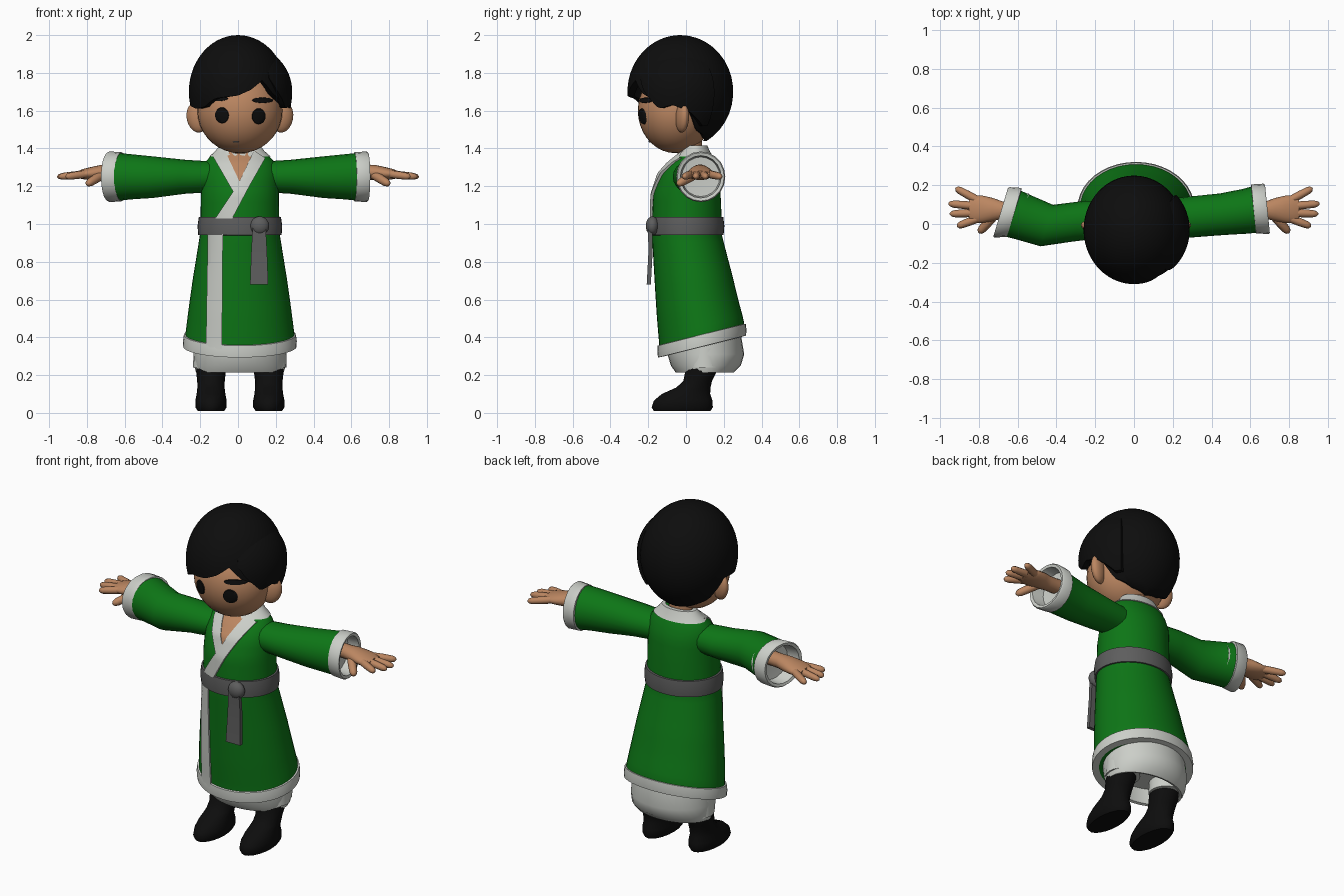
import bpy, bmesh, math
from mathutils import Vector as V

old = bpy.data.objects.get("Cube")
if old:
    bpy.data.objects.remove(old)


def colour(name, r, g, b):
    m = bpy.data.materials.new(name)
    m.use_nodes = True
    m.diffuse_color = (r, g, b, 1)
    bsdf = m.node_tree.nodes["Principled BSDF"]
    bsdf.inputs["Base Color"].default_value = (r, g, b, 1)
    bsdf.inputs["Roughness"].default_value = 0.9
    return m


GREEN = colour("robe green", 0.004, 0.18, 0.008)
WHITE = colour("trim white", 0.6, 0.62, 0.58)
SKIN = colour("skin", 0.5, 0.24, 0.12)
BLACK = colour("black", 0.004, 0.004, 0.004)
GREY = colour("belt grey", 0.11, 0.11, 0.11)


def finish(name, bm, mat):
    bmesh.ops.remove_doubles(bm, verts=bm.verts, dist=0.0002)
    bmesh.ops.recalc_face_normals(bm, faces=bm.faces)
    me = bpy.data.meshes.new(name)
    bm.to_mesh(me)
    bm.free()
    me.materials.append(mat)
    ob = bpy.data.objects.new(name, me)
    bpy.context.collection.objects.link(ob)
    bpy.ops.object.select_all(action='DESELECT')
    ob.select_set(True)
    bpy.context.view_layer.objects.active = ob
    bpy.ops.object.shade_smooth_by_angle(angle=math.radians(50))
    return ob


def sheet(name, rows, mat, wrap=True, caps=True):
    """Join rows of points into a skin."""
    bm = bmesh.new()
    grid = [[bm.verts.new(p) for p in row] for row in rows]
    n = len(grid[0])
    for a, b in zip(grid, grid[1:]):
        for i in range(n if wrap else n - 1):
            j = (i + 1) % n
            bm.faces.new((a[i], a[j], b[j], b[i]))
    if wrap and caps:
        bm.faces.new(grid[0])
        bm.faces.new(grid[-1])
    return finish(name, bm, mat)


def ring(c, a, b, n):
    return [c + a * math.cos(t) + b * math.sin(t)
            for t in (2 * math.pi * i / n for i in range(n))]


def blob(name, loc, size, mat, seg=24):
    bm = bmesh.new()
    bmesh.ops.create_uvsphere(bm, u_segments=seg, v_segments=seg // 2, radius=1)
    bmesh.ops.scale(bm, vec=size, verts=bm.verts)
    bmesh.ops.translate(bm, vec=loc, verts=bm.verts)
    return finish(name, bm, mat)


def lerp(table, x):
    """Interpolate a table whose first column rises."""
    if x <= table[0][0]:
        return table[0][1:]
    for p, q in zip(table, table[1:]):
        if x <= q[0]:
            t = (x - p[0]) / (q[0] - p[0])
            return [u + (v - u) * t for u, v in zip(p[1:], q[1:])]
    return table[-1][1:]


# ---- robe: height, centre y, half width, half depth; the hem rises at the back
MID = 0.01
ROBE = [(0.33, 0.085, 0.292, 0.225), (0.4, 0.083, 0.288, 0.225), (0.55, 0.06, 0.27, 0.215),
        (0.7, 0.04, 0.25, 0.205), (0.94, 0.005, 0.212, 0.185), (1.05, 0.005, 0.208, 0.183),
        (1.16, 0.005, 0.206, 0.178), (1.27, 0.018, 0.204, 0.155), (1.33, 0.032, 0.182, 0.118),
        (1.37, 0.045, 0.145, 0.085), (1.4, 0.05, 0.105, 0.06)]


def tilt(z):
    return 0.25 * min(1, max(0, (0.95 - z) / 0.5))


def robe_ring(z, grow=0.0, n=40):
    cy, rx, ry = lerp(ROBE, z)
    pts = ring(V((MID, cy, z)), V((rx + grow, 0, 0)), V((0, ry + grow, 0)), n)
    return [V((p.x, p.y, z + tilt(z) * p.y)) for p in pts]


def robe_front(x, z):
    """Front surface of the robe at x, z."""
    y = -0.15
    for _ in range(4):
        cy, rx, ry = lerp(ROBE, z - tilt(z) * y)
        y = cy - ry * math.sqrt(max(0.02, 1 - ((x - MID) / rx) ** 2))
    return y


def strip(name, left, right, lift, mat):
    """Thin band on the robe front between two edges given as (z, x) rising."""
    rows = []
    for k in range(17):
        t = k / 16
        zl = left[0][0] + (left[-1][0] - left[0][0]) * t
        zr = right[0][0] + (right[-1][0] - right[0][0]) * t
        xl, xr = lerp(left, zl)[0], lerp(right, zr)[0]
        row = []
        for c in (-1, 0, 1, 2, 3, 4, 5):
            s = min(1, max(0, c / 4))
            x, z = xl + (xr - xl) * s, zl + (zr - zl) * s
            off = lift if 0 <= c <= 4 else -0.008
            row.append(V((x, robe_front(x, z) - off, z)))
        rows.append(row)
    return sheet(name, rows, mat, wrap=False)


levels = [0.33 + (1.4 - 0.33) * i / 30 for i in range(31)]
sheet("robe", [robe_ring(z) for z in levels], GREEN)
sheet("robe_hem", [robe_ring(z, g) for z, g in
                   ((0.395, -0.004), (0.393, 0.008), (0.36, 0.011), (0.33, 0.008), (0.328, -0.03))],
      WHITE, caps=False)
sheet("neck_collar", [robe_ring(z, g) for z, g in
                      ((1.355, -0.004), (1.358, 0.006), (1.385, 0.006), (1.415, 0.003), (1.415, -0.02))],
      WHITE, caps=False)
strip("chest_skin", [(1.2, 0), (1.39, -0.09)], [(1.2, 0.02), (1.39, 0.1)], 0.007, SKIN)
strip("right_lapel", [(1.17, -0.025), (1.37, -0.14)], [(1.21, 0.015), (1.39, -0.07)], 0.011, WHITE)
strip("left_lapel", [(1.03, -0.12), (1.21, 0), (1.39, 0.085)],
      [(1.03, -0.03), (1.2, 0.06), (1.35, 0.145)], 0.015, WHITE)
strip("front_trim", [(0.34, -0.17), (0.95, -0.16)], [(0.33, -0.085), (0.95, -0.08)], 0.01, WHITE)

# ---- belt with knot and hanging tail
sheet("belt", [robe_ring(z, g) for z, g in
               ((0.94, -0.01), (0.942, 0.009), (0.99, 0.014), (1.036, 0.009), (1.04, -0.01))], GREY, caps=False)
blob("belt_knot", (0.115, -0.178, 0.99), (0.05, 0.035, 0.05), GREY)
sheet("belt_tail", [[V((0.112 + sx * w, y + sy * 0.011, z)) for sx, sy in
                     ((-1, -1), (1, -1), (1, 1), (-1, 1))]
                    for z, y, w in ((0.98, -0.19, 0.035), (0.85, -0.188, 0.042), (0.68, -0.197, 0.048))], GREY)

# ---- white underskirt with a recessed underside
sheet("underskirt", [ring(V((MID, cy, z)), V((rx, 0, 0)), V((0, ry, 0)), 32) for z, cy, rx, ry in
                     ((0.42, 0.09, 0.24, 0.2), (0.31, 0.105, 0.245, 0.203), (0.25, 0.105, 0.243, 0.185),
                      (0.215, 0.1, 0.232, 0.155), (0.22, 0.1, 0.215, 0.14), (0.31, 0.1, 0.2, 0.14))], WHITE)

# ---- legs
BOOT = ((0.01, -0.02, 0.07, 0.15), (0.03, -0.02, 0.083, 0.162), (0.065, -0.015, 0.083, 0.155),
        (0.1, 0.0, 0.076, 0.128), (0.135, 0.04, 0.072, 0.09), (0.17, 0.062, 0.073, 0.076),
        (0.23, 0.083, 0.08, 0.085), (0.34, 0.1, 0.08, 0.085))
for side, x in (("right", -0.143), ("left", 0.163)):
    sheet(side + "_boot", [ring(V((x, cy, z)), V((rx, 0, 0)), V((0, ry, 0)), 20)
                           for z, cy, rx, ry in BOOT], BLACK)
    sheet(side + "_trouser", [ring(V((x, 0.1, z)), V((r, 0, 0)), V((0, r, 0)), 20)
                              for z, r in ((0.34, 0.092), (0.24, 0.095))], WHITE)


# ---- arms
def limb(name, s, rings, mat, skew=0.0, n=20, caps=True):
    """Loft along x: distance out, y, z, half depth, half height."""
    return sheet(name, [ring(V((s * d, y, z)), V((-s * skew * ry, ry, 0)), V((0, 0, rz)), n)
                        for d, y, z, ry, rz in rings], mat, caps=caps)


def finger(name, a, b, r):
    d = (b - a).normalized()
    u = d.cross(V((0, 0, 1))).normalized()
    w = u.cross(d)
    sheet(name, [ring(a.lerp(b, t), u * r * k, w * r * k, 10)
                 for t, k in ((0, 1), (0.4, 1), (0.8, 0.9), (0.94, 0.65), (1, 0.2))], SKIN)


for side, s, skew, ys in (("right", -1, 0.3, (0.02, 0.015, -0.008, 0.035, 0.06)),
                          ("left", 1, 0.1, (0.03, 0.035, 0.05, 0.065, 0.078))):
    sizes = ((0.12, 1.25, 0.09, 0.08), (0.28, 1.25, 0.105, 0.09), (0.45, 1.248, 0.107, 0.11),
             (0.57, 1.25, 0.115, 0.12), (0.64, 1.25, 0.121, 0.127))
    limb(side + "_sleeve", s, [(d, y, z, ry, rz) for (d, z, ry, rz), y in zip(sizes, ys)],
         GREEN, skew, caps=False)
    y = ys[-1]
    limb(side + "_cuff", s, [(d, y, 1.25, r - 0.004, r) for d, r in
                             ((0.615, 0.118), (0.617, 0.13), (0.68, 0.134), (0.688, 0.128),
                              (0.684, 0.112), (0.57, 0.1))], WHITE, skew)
    limb(side + "_hand", s, [(0.55, y, 1.275, 0.045, 0.04), (0.68, 0.072, 1.275, 0.045, 0.04),
                             (0.73, 0.075, 1.272, 0.06, 0.04), (0.78, 0.076, 1.267, 0.07, 0.034),
                             (0.82, 0.076, 1.264, 0.072, 0.027), (0.85, 0.076, 1.262, 0.058, 0.018)], SKIN)
    for name, base, out, tip in (("little", 0.125, 0.92, 0.185), ("ring", 0.092, 0.957, 0.105),
                                 ("middle", 0.058, 0.95, 0.052), ("index", 0.027, 0.912, -0.012)):
        finger(f"{side}_{name}_finger", V((s * 0.81, base, 1.264)), V((s * out, tip, 1.25)), 0.021)
    finger(side + "_thumb", V((s * 0.72, 0.045, 1.26)), V((s * 0.8, -0.045, 1.21)), 0.024)

# ---- head
sheet("neck", [ring(V((MID, 0.02, z)), V((0.075, 0, 0)), V((0, 0.065, 0)), 20)
               for z in (1.25, 1.45)], SKIN)
FACE, FSIZE = V((MID, -0.055, 1.6)), V((0.225, 0.2, 0.225))
blob("head", FACE, FSIZE, SKIN, 36)
for side, s in (("right", -1), ("left", 1)):
    ear = blob(side + "_ear", (0, 0, 0), (0.06, 0.032, 0.082), SKIN, 20)
    ear.location = (MID + s * 0.225, -0.02, 1.565)
    ear.rotation_euler = (0, s * 0.2, s * 0.35)


def decal(name, x, z, rx, rz, mat):
    """Thin oval plate that follows the face."""
    rows = []
    for k, lift in ((0.02, 0.006), (0.5, 0.006), (0.9, 0.006), (1, -0.006)):
        row = []
        for p in ring(V((x, 0, z)), V((rx * k, 0, 0)), V((0, 0, rz * k)), 20):
            u, w = (p.x - FACE.x) / FSIZE.x, (p.z - FACE.z) / FSIZE.z
            p.y = FACE.y - FSIZE.y * math.sqrt(max(0, 1 - u * u - w * w)) - lift
            row.append(p)
        rows.append(row)
    sheet(name, rows, mat)


decal("right_eye", -0.085, 1.575, 0.038, 0.044, BLACK)
decal("left_eye", 0.11, 1.57, 0.038, 0.044, BLACK)
decal("right_eyebrow", -0.11, 1.665, 0.06, 0.015, BLACK)
decal("left_eyebrow", 0.13, 1.655, 0.058, 0.015, BLACK)
decal("mouth", -0.012, 1.435, 0.018, 0.005, GREY)


# ---- hair: shells that end at a hairline given as (angle from front, height)
def hair(name, c, size, top, line, a0, a1, n, wrap):
    rows = []
    for t, k in [(i / 16, 1) for i in range(17)] + [(1, 0.86)]:
        row = []
        for i in range(n):
            deg = a0 + (a1 - a0) * i / (n if wrap else n - 1)
            az = math.radians(deg)
            cut = (lerp(line, deg)[0] - c.z) / (top if lerp(line, deg)[0] > c.z else size.z)
            phi = math.acos(cut) * t
            f = k * (0.86 if not wrap and i in (0, n - 1) else 1)
            h = math.cos(phi)
            row.append(V((c.x + f * size.x * math.sin(phi) * math.sin(az),
                          c.y - f * size.y * math.sin(phi) * math.cos(az),
                          c.z + h * (top if h > 0 else size.z))))
        rows.append(row)
    sheet(name, rows, BLACK, wrap=wrap, caps=False)


BACK = [(90, 1.63), (100, 1.6), (112, 1.5), (140, 1.46), (180, 1.44)]
hair("hair", V((0, -0.03, 1.7)), V((0.26, 0.28, 0.3)), 0.3,
     [(-a, z) for a, z in reversed(BACK)] +
     [(-62, 1.61), (-45, 1.62), (-28, 1.665), (0, 1.68), (15, 1.71), (30, 1.76), (45, 1.69), (70, 1.63)] + BACK,
     -180, 180, 72, True)
hair("side_lock", V((0.055, -0.03, 1.7)), V((0.232, 0.255, 0.3)), 0.24,
     [(25, 1.8), (40, 1.71), (62, 1.61), (80, 1.63), (100, 1.6), (125, 1.52)], 25, 140, 24, False)
